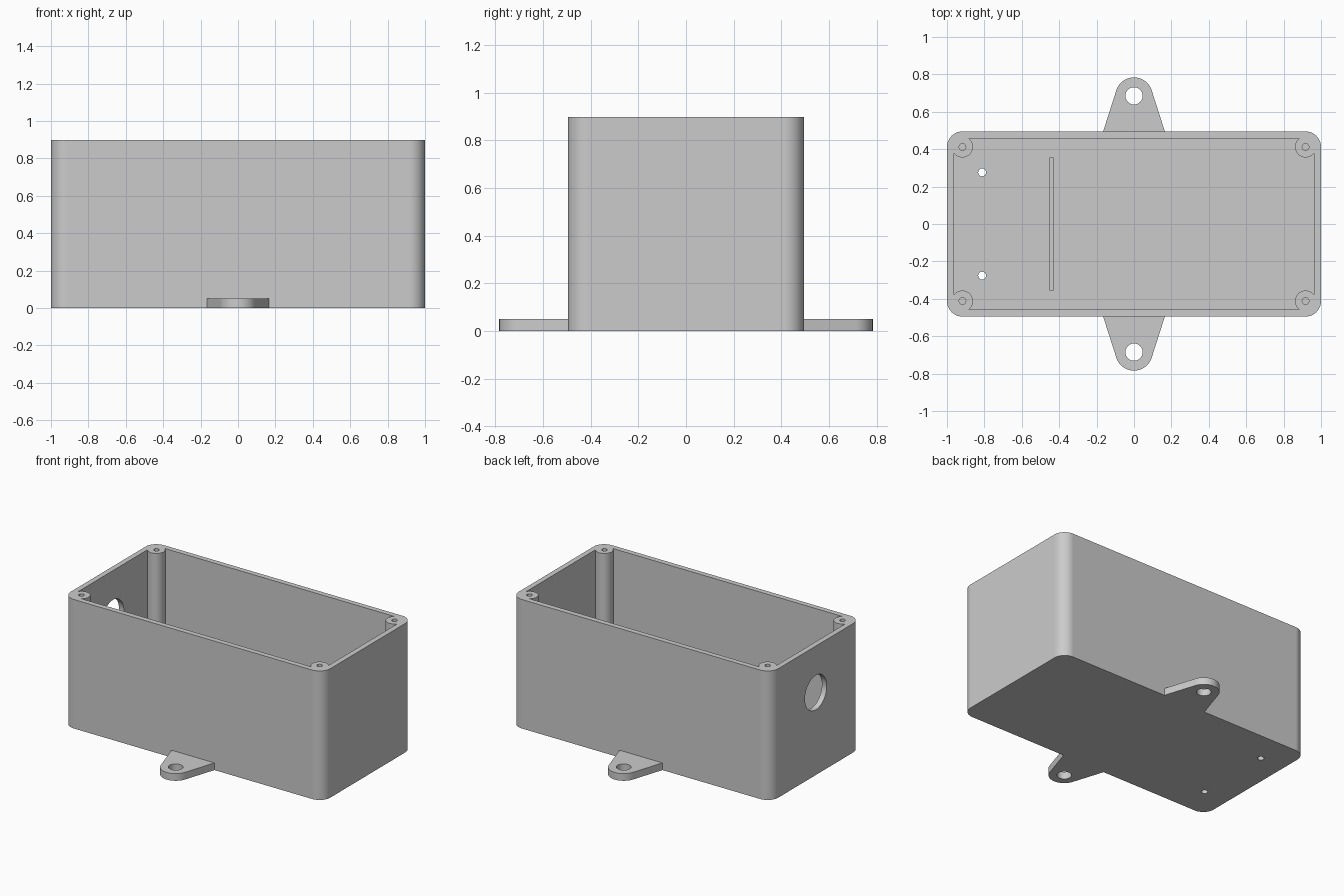
import bpy, bmesh
from math import sin, cos, pi, atan2, acos, asin, hypot
from mathutils import Matrix

# Main dimensions
HX, HY, HEIGHT = 1.0, 0.495, 0.898    # outer half sizes and height
WALL, FLOOR = 0.037, 0.05
CX, CY = 0.917, 0.412                 # screw post centres
CORNER_R, POST_R = 0.083, 0.056
EAR_Y, EAR_R, EAR_BASE, EAR_H = 0.685, 0.099, 0.165, 0.05

cube = bpy.data.objects.get("Cube")
if cube:
    bpy.data.objects.remove(cube, do_unlink=True)

grey = bpy.data.materials.new("plastic_grey")
grey.use_nodes = True
colour = (0.6, 0.6, 0.6, 1)
grey.diffuse_color = colour
grey.node_tree.nodes["Principled BSDF"].inputs["Base Color"].default_value = colour


def arc(cx, cy, r, a0, a1, n=14):
    return [(cx + r * cos(a0 + (a1 - a0) * i / n),
             cy + r * sin(a0 + (a1 - a0) * i / n)) for i in range(n + 1)]


def circle(cx, cy, r, n=40):
    return arc(cx, cy, r, 0, 2 * pi, n)[:-1]


def four_corners(quarter):
    """Mirror a +x +y corner outline into a closed counter-clockwise loop."""
    mirrored = [(-x, y) for x, y in reversed(quarter)]
    half = quarter + mirrored
    return half + [(-x, -y) for x, y in half]


def prism(name, outline, z0, z1, matrix=None):
    bm = bmesh.new()
    face = bm.faces.new([bm.verts.new((x, y, z0)) for x, y in outline])
    top = bmesh.ops.extrude_face_region(bm, geom=[face])["geom"]
    bmesh.ops.translate(bm, vec=(0, 0, z1 - z0),
                        verts=[v for v in top if isinstance(v, bmesh.types.BMVert)])
    if matrix:
        bm.transform(matrix)
    bmesh.ops.recalc_face_normals(bm, faces=bm.faces)
    mesh = bpy.data.meshes.new(name)
    bm.to_mesh(mesh)
    bm.free()
    mesh.materials.append(grey)
    obj = bpy.data.objects.new(name, mesh)
    bpy.context.collection.objects.link(obj)
    return obj


def activate(obj):
    bpy.ops.object.select_all(action='DESELECT')
    obj.select_set(True)
    bpy.context.view_layer.objects.active = obj


def cut(obj, cutter):
    cutter.hide_render = True
    mod = obj.modifiers.new("cut", 'BOOLEAN')
    mod.operation, mod.solver, mod.object = 'DIFFERENCE', 'EXACT', cutter
    activate(obj)
    bpy.ops.object.modifier_apply(modifier=mod.name)
    bpy.data.objects.remove(cutter, do_unlink=True)


def finish(obj):
    activate(obj)
    bpy.ops.object.shade_smooth_by_angle(angle=pi / 6)
    mod = obj.modifiers.new("even_shading", 'WEIGHTED_NORMAL')
    mod.keep_sharp = True


# Box with rounded vertical corners
box = prism("enclosure_box", four_corners(arc(CX, CY, CORNER_R, 0, pi / 2)), 0, HEIGHT)

# Cavity that leaves a round screw post in each corner
a_start = -acos((HX - WALL - CX) / POST_R)
a_end = -pi - asin((HY - WALL - CY) / POST_R)
cavity = four_corners(arc(CX, CY, POST_R, a_start, a_end, 28))
cut(box, prism("cavity_cutter", cavity, FLOOR, HEIGHT + 0.1))

# Screw holes in the posts
for sx in (-1, 1):
    for sy in (-1, 1):
        cut(box, prism("screw_cutter", circle(sx * CX, sy * CY, 0.018, 20),
                       HEIGHT - 0.4, HEIGHT + 0.1))

# Two small holes through the floor
for sy in (-1, 1):
    cut(box, prism("floor_hole_cutter", circle(-0.812, sy * 0.276, 0.021, 24), -0.1, 0.2))

# Round cable opening in one end wall
sideways = Matrix.Translation((-HX, 0, 0.574)) @ Matrix.Rotation(pi / 2, 4, 'Y')
cut(box, prism("cable_cutter", circle(0, 0, 0.12, 48), -0.1, 0.1, sideways))
finish(box)

# Low rib across the floor
rib = prism("floor_rib", [(-0.453, -0.355), (-0.431, -0.355),
                          (-0.431, 0.355), (-0.453, 0.355)], FLOOR, 0.2)

# Tapered mounting ear, sides tangent to the rounded tip
drop = EAR_Y - HY
tangent = atan2(-drop, EAR_BASE) + acos(EAR_R / hypot(EAR_BASE, drop))
ear_outline = ([(-EAR_BASE, HY), (EAR_BASE, HY)]
               + arc(0, EAR_Y, EAR_R, tangent, pi - tangent, 28))
back_ear = prism("back_mounting_ear", ear_outline, 0, EAR_H)
cut(back_ear, prism("ear_hole_cutter", circle(0, EAR_Y, 0.046), -0.1, 0.2))
finish(back_ear)

# The front ear is the back ear turned half round
front_ear = back_ear.copy()
front_ear.name = "front_mounting_ear"
front_ear.rotation_euler.z = pi
bpy.context.collection.objects.link(front_ear)
